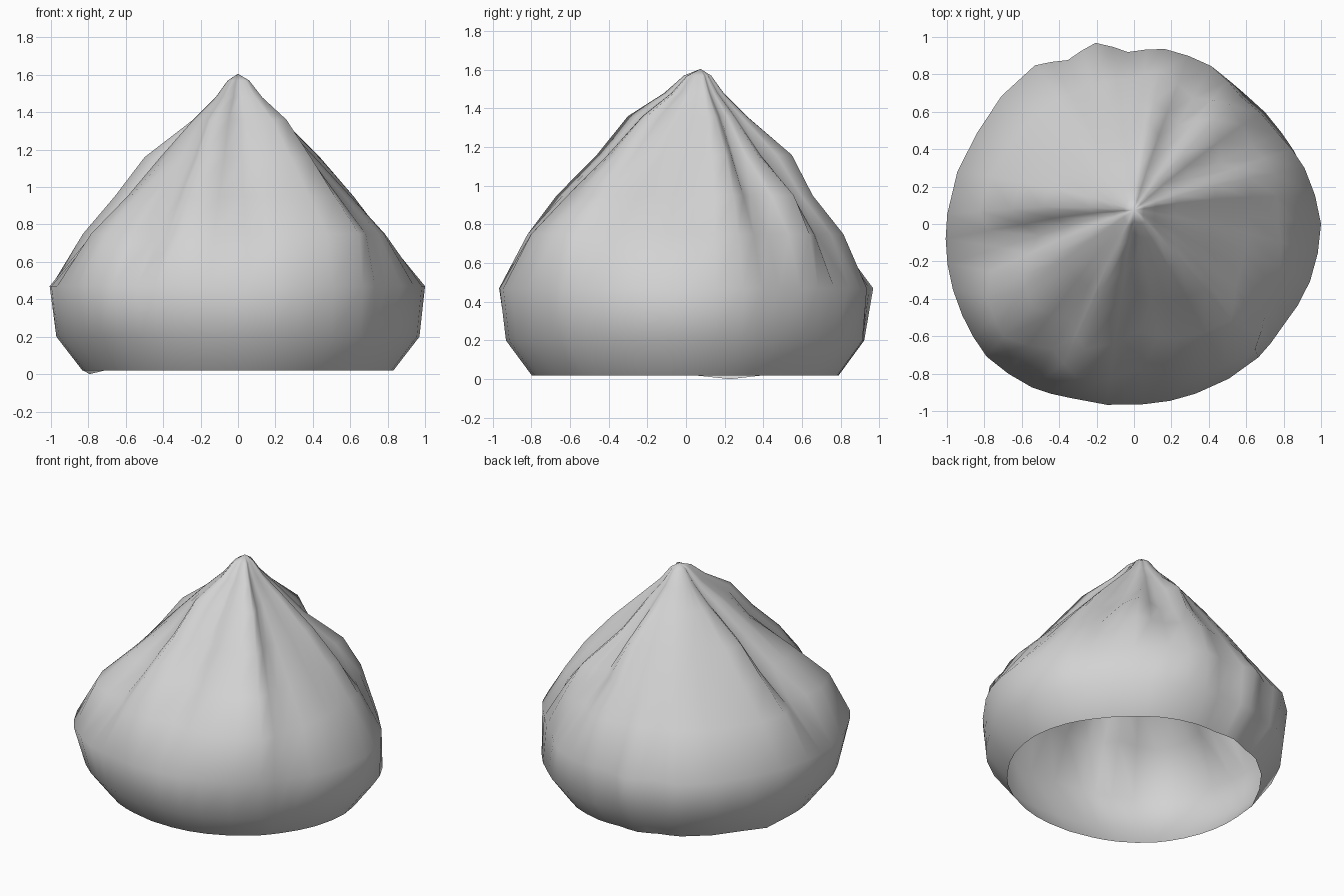
import bpy, bmesh
from math import sin, cos, radians

cube = bpy.data.objects.get("Cube")
if cube:
    bpy.data.objects.remove(cube, do_unlink=True)

# Pleat lines: angle, then radius at each of the heights below
HEIGHTS = (0.47, 0.75, 0.95, 1.16, 1.36)
PLEATS = [
    (0, 1.0, .77, .60, .41, .22),
    (18, .96, .79, .65, .46, .25),
    (32, .91, .74, .54, .34, .20),
    (50, .89, .80, .67, .40, .22),
    (64, .94, .72, .54, .36, .20),
    (80, .95, .80, .62, .49, .24),
    (92, .92, .75, .58, .41, .24),
    (102, .99, .75, .59, .41, .24),
    (112, .945, .75, .59, .41, .24),
    (122, 1.0, .76, .60, .42, .24),
    (150, .97, .77, .59, .42, .24),
    (177, 1.0, .83, .66, .50, .24),
    (192, 1.02, .73, .52, .36, .20),
    (208, 1.04, .89, .67, .47, .27),
    (222, 1.06, .94, .73, .47, .29),
    (238, 1.03, .82, .65, .47, .33),
    (250, .99, .90, .76, .56, .40),
    (273, .965, .81, .62, .43, .26),
    (290, .965, .88, .70, .50, .32),
    (313, .975, .95, .76, .57, .38),
    (325, .965, .86, .66, .44, .25),
    (342, .99, .82, .62, .42, .23),
]

# Extra rings: a rounder skirt below the waist, a peak above the pleats
SKIRT = [(0.02, 0.84), (0.20, 0.98)]
PEAK = [(1.48, 0.50), (1.57, 0.23)]
PEAK_Y = 0.075


def column(pleat):
    """Angle and full (height, radius) column for one pleat line."""
    angle, *radii = pleat
    col = [(z, (0.4 * radii[0] + 0.59) * s) for z, s in SKIRT]
    col += zip(HEIGHTS, radii)
    col += [(z, radii[-1] * s) for z, s in PEAK]
    return angle, col


def between(a, b):
    """Pleat halfway round from a to b."""
    step = (b[0] - a[0]) % 360 / 2
    return (a[0] + step, *[(p + q) / 2 for p, q in zip(a[1:], b[1:])])


# One column of vertices on each pleat line and one midway to the next
bm = bmesh.new()
columns = []
for i, pleat in enumerate(PLEATS):
    following = PLEATS[(i + 1) % len(PLEATS)]
    for angle, col in (column(pleat), column(between(pleat, following))):
        t = radians(angle)
        verts = []
        for z, r in col:
            shift = PEAK_Y * min(1.0, max(0.0, (z - 0.47) / 0.8))
            # the skirt is a little shallower than it is wide
            depth = 0.975 if z < HEIGHTS[0] else 1.0
            verts.append(bm.verts.new((r * cos(t), depth * r * sin(t) + shift, z)))
        # sagging corner of the lower rim
        if 155 < angle < 175:
            verts[0].co.z = 0
        columns.append(verts)

# Shell surface and rounded peak
tip = bm.verts.new((0, PEAK_Y, 1.605))
for left, right in zip(columns, columns[1:] + columns[:1]):
    for k in range(len(left) - 1):
        bm.faces.new((left[k], right[k], right[k + 1], left[k + 1]))
    bm.faces.new((left[-1], right[-1], tip))
for f in bm.faces:
    f.smooth = True

mesh = bpy.data.meshes.new("pleated_shell")
bm.to_mesh(mesh)
bm.free()
shell = bpy.data.objects.new("pleated_shell", mesh)
bpy.context.collection.objects.link(shell)

# Plain light grey
grey = bpy.data.materials.new("light_grey")
grey.use_nodes = True
colour = (0.65, 0.65, 0.65, 1)
grey.diffuse_color = colour
grey.node_tree.nodes["Principled BSDF"].inputs["Base Color"].default_value = colour
mesh.materials.append(grey)
